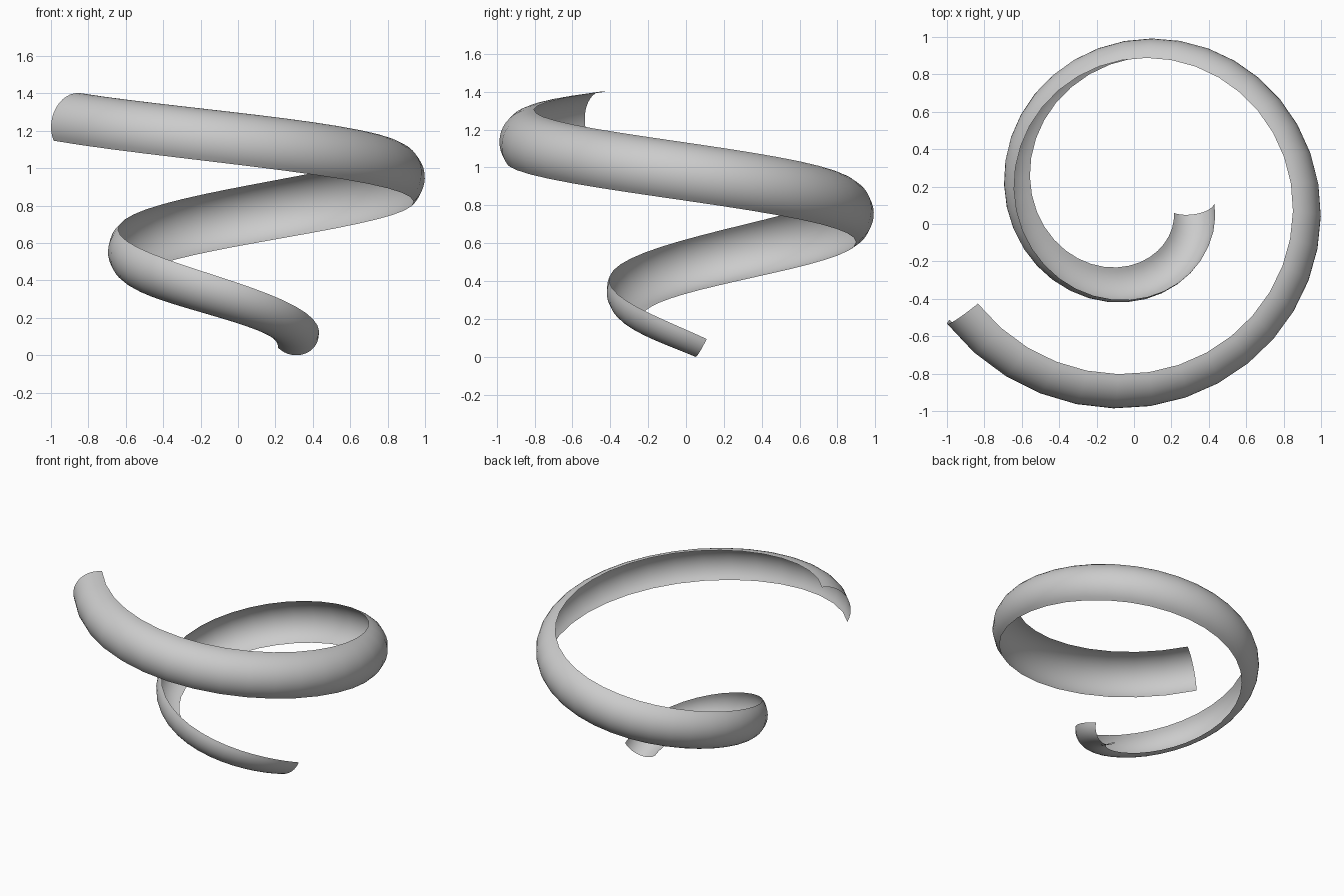
import bpy, math
from mathutils import Vector

if "Cube" in bpy.data.objects:
    bpy.data.objects.remove(bpy.data.objects["Cube"])

CX, CY = 0.01, 0.145            # spiral axis
A0 = math.radians(7.8)          # clockwise start angle
SPAN = math.radians(499)        # total sweep
STEPS, ARC = 50, 14
HALF = math.radians(65)         # half opening of the gutter arc
UP = Vector((0, 0, 1))


def radius(t):
    """Radius of the arc section, growing along the spiral."""
    return 0.126 + 0.015 * t - 0.00115 * t * t


def path(t):
    """Centre of the arc section on a rising conical spiral."""
    a = A0 + t
    r = 0.412 + 0.091 * a - radius(t)
    z = 0.124 + 0.146 * t - 0.002 * t * t
    return Vector((CX + r * math.cos(a), CY - r * math.sin(a), z))


# Sweep an arc along the spiral with a minimum-twist frame
verts, faces = [], []
psi = math.radians(-75)         # direction the convex side faces
dt = SPAN / STEPS
for i in range(STEPS + 1):
    t = i * dt
    tangent = (path(t + 1e-3) - path(t - 1e-3)).normalized()
    out = UP.cross(tangent).normalized()
    up = tangent.cross(out)
    c, r = path(t), radius(t)
    for j in range(ARC + 1):
        b = psi - HALF + 2 * HALF * j / ARC
        verts.append(c + r * (math.cos(b) * out + math.sin(b) * up))
    psi += tangent.z * dt

n = ARC + 1
for i in range(STEPS):
    for j in range(ARC):
        k = i * n + j
        faces.append((k, k + 1, k + n + 1, k + n))

# Rest on the ground
low = min(v.z for v in verts)
verts = [v - UP * low for v in verts]

mesh = bpy.data.meshes.new("spiral_slide")
mesh.from_pydata([tuple(v) for v in verts], [], faces)
mesh.update()
for p in mesh.polygons:
    p.use_smooth = True
slide = bpy.data.objects.new("spiral_slide", mesh)
bpy.context.collection.objects.link(slide)
